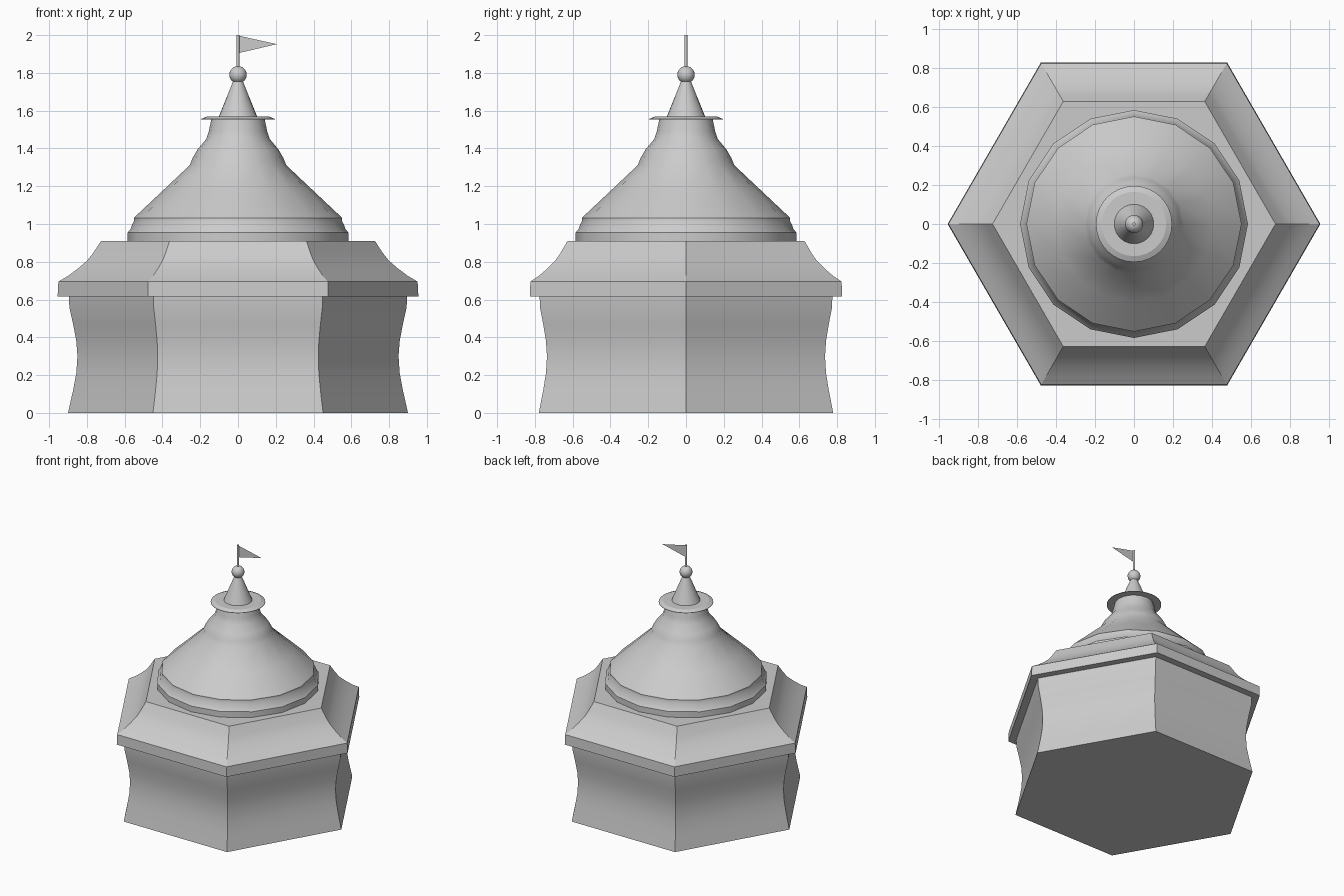
import bpy, bmesh, math

if "Cube" in bpy.data.objects:
    bpy.data.objects.remove(bpy.data.objects["Cube"])


def lathe(name, profile, sides, angle=30):
    """Spin an (r, z) profile around z; caps both ends."""
    bm = bmesh.new()
    rings = []
    for r, z in profile:
        rings.append([bm.verts.new((r * math.cos(2 * math.pi * i / sides),
                                    r * math.sin(2 * math.pi * i / sides), z))
                      for i in range(sides)])
    for a, b in zip(rings, rings[1:]):
        for i in range(sides):
            j = (i + 1) % sides
            bm.faces.new((a[i], a[j], b[j], b[i]))
    bm.faces.new(rings[0][::-1])
    bm.faces.new(rings[-1])
    return finish(name, bm, angle)


def finish(name, bm, angle=30):
    me = bpy.data.meshes.new(name)
    bm.to_mesh(me)
    bm.free()
    ob = bpy.data.objects.new(name, me)
    bpy.context.collection.objects.link(ob)
    bpy.ops.object.select_all(action='DESELECT')
    ob.select_set(True)
    bpy.context.view_layer.objects.active = ob
    bpy.ops.object.shade_smooth_by_angle(angle=math.radians(angle))
    return ob


# Hexagonal walls with a gentle waist
lathe("walls", [(0.90, 0), (0.873, 0.12), (0.856, 0.21), (0.85, 0.30),
                (0.856, 0.38), (0.873, 0.47), (0.893, 0.56), (0.895, 0.63)], 6)

# Flared hexagonal skirt roof with a fascia band
lathe("skirt_roof", [(0.955, 0.617), (0.951, 0.695), (0.90, 0.725), (0.846, 0.765),
                     (0.80, 0.805), (0.768, 0.845), (0.725, 0.91)], 6)

# Sixteen-sided upper roof: base band, cone and stepped neck
lathe("upper_roof", [(0.584, 0.90), (0.584, 0.955), (0.568, 0.975), (0.562, 0.995),
                     (0.551, 1.015), (0.551, 1.033), (0.40, 1.175), (0.255, 1.312),
                     (0.24, 1.35), (0.214, 1.395), (0.168, 1.45), (0.155, 1.49),
                     (0.14, 1.56)], 16)

# Thin round brim, then spire
lathe("brim", [(0.195, 1.553), (0.195, 1.556), (0.165, 1.569)], 32, 20)
lathe("spire", [(0.103, 1.565), (0.02, 1.77)], 24)

# Ball finial and flagpole
bm = bmesh.new()
bmesh.ops.create_uvsphere(bm, u_segments=20, v_segments=12, radius=0.046)
bmesh.ops.translate(bm, verts=bm.verts, vec=(0, 0, 1.79))
finish("ball_finial", bm)
lathe("flagpole", [(0.008, 1.80), (0.008, 2.0)], 8, 50)

# Triangular pennant
bm = bmesh.new()
bm.faces.new([bm.verts.new(p) for p in ((0.004, 0, 1.905), (0.205, 0, 1.952), (0.004, 0, 1.997))])
bmesh.ops.solidify(bm, geom=bm.faces[:], thickness=0.003)
finish("pennant", bm)
